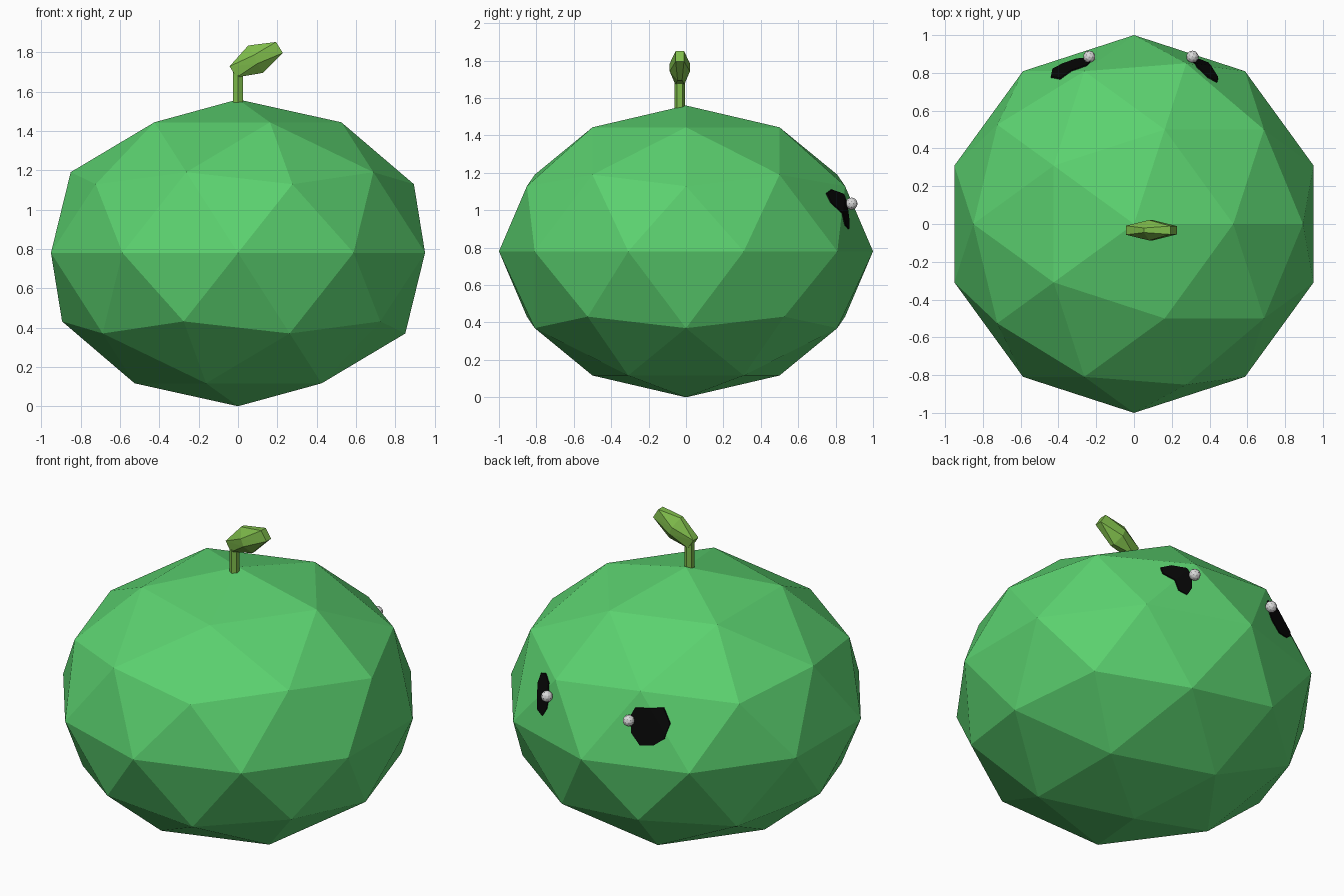
import bpy, bmesh, math
from mathutils import Vector

if "Cube" in bpy.data.objects:
    bpy.data.objects.remove(bpy.data.objects["Cube"])


def material(name, rgb):
    m = bpy.data.materials.new(name)
    m.diffuse_color = (*rgb, 1.0)
    m.use_nodes = True
    m.node_tree.nodes["Principled BSDF"].inputs["Base Color"].default_value = m.diffuse_color
    return m


GREEN = material("fruit green", (0.105, 0.64, 0.16))
LEAF = material("leaf green", (0.21, 0.50, 0.07))
BLACK = material("eye black", (0.002, 0.002, 0.002))
WHITE = material("glint white", (0.70, 0.70, 0.70))


def make_object(name, bm, mat):
    bmesh.ops.recalc_face_normals(bm, faces=bm.faces)
    mesh = bpy.data.meshes.new(name)
    bm.to_mesh(mesh)
    bm.free()
    mesh.materials.append(mat)
    ob = bpy.data.objects.new(name, mesh)
    bpy.context.collection.objects.link(ob)
    return ob


def faceted_ball(name, centre, radius, squash, mat):
    bm = bmesh.new()
    bmesh.ops.create_icosphere(bm, subdivisions=2, radius=radius)
    for v in bm.verts:
        v.co = Vector((v.co.x, v.co.y, v.co.z * squash)) + Vector(centre)
    return make_object(name, bm, mat)


# Squashed faceted body, and a slightly larger shell used to shape the eyes
body = faceted_ball("body", (0, 0, 0.78), 1.0, 0.78, GREEN)
shell = faceted_ball("eye_shell", (0, 0, 0.78), 1.007, 0.78, BLACK)
shell.hide_render = True

# Stem: six-sided peg
bm = bmesh.new()
bmesh.ops.create_cone(bm, cap_ends=True, segments=6, radius1=0.028,
                      radius2=0.028, depth=0.18)
for v in bm.verts:
    v.co += Vector((0, -0.033, 1.62))
make_object("stem", bm, LEAF)

# Leaf: tilted lozenge, hull of two narrow ends and a wide middle (x, half width, z)
bm = bmesh.new()
for x, w, z in [(-0.043, 0.024, 1.728), (-0.007, 0.024, 1.672),
                (0.193, 0.022, 1.852), (0.228, 0.022, 1.796),
                (0.052, 0.012, 1.834), (0.127, 0.012, 1.695),
                (0.080, 0.054, 1.785), (0.098, 0.054, 1.742)]:
    for side in (-1, 1):
        bm.verts.new((x, -0.033 + side * w, z))
bmesh.ops.convex_hull(bm, input=bm.verts)
make_object("leaf", bm, LEAF)

# Eyes: outlines (x, z) pushed through the back and trimmed to thin plates
outlines = {
    "left_eye": [(-0.25, 1.10), (-0.39, 1.11), (-0.44, 1.03), (-0.43, 0.95),
                 (-0.38, 0.91), (-0.305, 0.90), (-0.25, 0.96), (-0.23, 1.05)],
    "right_eye": [(0.31, 1.03), (0.33, 1.09), (0.39, 1.11), (0.44, 1.09),
                  (0.445, 1.04), (0.41, 0.99), (0.395, 0.92), (0.35, 0.90),
                  (0.32, 0.95)],
}
for name, outline in outlines.items():
    bm = bmesh.new()
    face = bm.faces.new([bm.verts.new((x, 0.6, z)) for x, z in outline])
    ext = bmesh.ops.extrude_face_region(bm, geom=[face], use_keep_orig=True)
    for v in ext["geom"]:
        if isinstance(v, bmesh.types.BMVert):
            v.co.y = 1.2
    eye = make_object(name, bm, BLACK)
    bpy.context.view_layer.objects.active = eye
    for operation, target in (("INTERSECT", shell), ("DIFFERENCE", body)):
        mod = eye.modifiers.new(operation.lower(), "BOOLEAN")
        mod.operation = operation
        mod.solver = "EXACT"
        mod.object = target
        bpy.ops.object.modifier_apply(modifier=mod.name)
    eye.data.materials.clear()
    eye.data.materials.append(BLACK)
    for p in eye.data.polygons:
        p.material_index = 0
bpy.data.objects.remove(shell)

# Glints: small faceted beads beside the eyes
for name, x in (("left_glint", -0.237), ("right_glint", 0.309)):
    faceted_ball(name, (x, 0.885, 1.035), 0.033, 1.0, WHITE)
